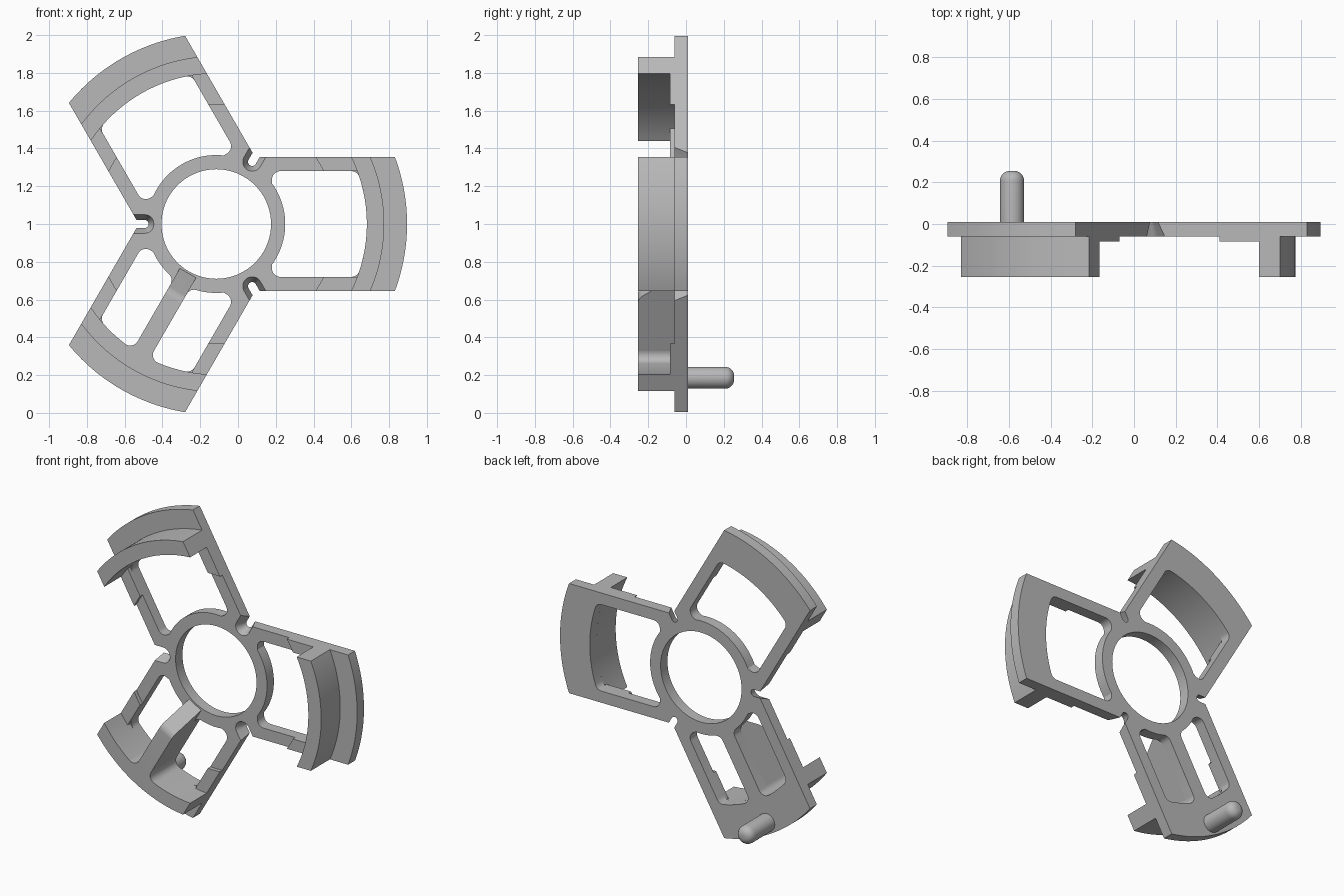
import bpy, bmesh, math
from mathutils import Matrix, Vector
from math import sin, cos, asin, acos, atan2, sqrt, pi

cube = bpy.data.objects.get("Cube")
if cube:
    bpy.data.objects.remove(cube, do_unlink=True)

# Main dimensions: everything is laid out around the hub axis
HUB = Vector((-0.115, 0, 1.0))
R_OUT, R_HOLE, R_RING = 1.01, 0.29, 0.365
WALL_IN, WALL_OUT, PAD_IN = 0.797, 0.889, 0.633
HALF, RAIL, RIB, FIL = 0.355, 0.28, 0.05, 0.045
FRONT, BACK, LIP, PAD, PIN = -0.06, 0.01, -0.255, -0.085, 0.255
WIN_IN = 0.295

grey = bpy.data.materials.new("plain grey")
grey.use_nodes = True
grey.diffuse_color = (0.48, 0.48, 0.48, 1)
grey.node_tree.nodes["Principled BSDF"].inputs["Base Color"].default_value = grey.diffuse_color


def arc(cu, cv, r, a0, a1, n=8):
    return [(cu + r * cos(a0 + (a1 - a0) * i / n), cv + r * sin(a0 + (a1 - a0) * i / n))
            for i in range(n + 1)]


def turn(pts, t):
    return [(u * cos(t) - v * sin(t), u * sin(t) + v * cos(t)) for u, v in pts]


def mirror(pts):
    return [(u, -v) for u, v in reversed(pts)]


def finish(bm, name):
    bmesh.ops.recalc_face_normals(bm, faces=bm.faces[:])
    me = bpy.data.meshes.new(name)
    bm.to_mesh(me)
    bm.free()
    ob = bpy.data.objects.new(name, me)
    bpy.context.collection.objects.link(ob)
    me.materials.append(grey)
    bpy.ops.object.select_all(action="DESELECT")
    ob.select_set(True)
    bpy.context.view_layer.objects.active = ob
    bpy.ops.object.shade_smooth_by_angle(angle=math.radians(30))
    return ob


def slab(name, front_loops, back_loops, y0, y1):
    """Flat part with holes; front and back outlines may differ slightly."""
    bm = bmesh.new()
    rings = []
    for loops, y in ((front_loops, y0), (back_loops, y1)):
        edges, verts = [], []
        for pts in loops:
            vs = [bm.verts.new(HUB + Vector((u, y, v))) for u, v in pts]
            edges += [bm.edges.new((vs[i - 1], vs[i])) for i in range(len(vs))]
            verts.append(vs)
        bmesh.ops.triangle_fill(bm, edges=edges, use_beauty=True, normal=(0, -1, 0))
        rings.append(verts)
    for a, b in zip(*rings):
        for i in range(len(a)):
            bm.faces.new((a[i - 1], a[i], b[i], b[i - 1]))
    return finish(bm, name)


def prism(name, pts, t, y0, y1):
    pts = turn(pts, t)
    return slab(name, [pts], [pts], y0, y1)


def outline(w):
    """Three arms with rounded notches of half width w between them."""
    pts = []
    a = asin(HALF / R_OUT)
    mouth = (HALF / sin(pi / 3)) + w / math.tan(pi / 3)
    notch = [(mouth, -w)] + arc(0.38, 0, w, -pi / 2, -1.5 * pi, 10) + [(mouth, w)]
    for k in range(3):
        t = k * 2 * pi / 3
        pts += turn(arc(0, 0, R_OUT, -a, a, 28), t) + turn(notch, t + pi / 3)
    return pts


def upper_window(start, end):
    """Window boundary from the outer arc, round the rail side, to the ring."""
    c = sqrt((WALL_IN - FIL) ** 2 - (RAIL - FIL) ** 2)
    top = atan2(RAIL - FIL, c)
    return (arc(0, 0, WALL_IN, start, top, 12)
            + arc(c, RAIL - FIL, FIL, top, pi / 2)[1:]
            + arc(WIN_IN + FIL, RAIL - FIL, FIL, pi / 2, pi)
            + arc(0, 0, R_RING, acos(WIN_IN / R_RING), end, 10))


# Window shapes: one open, and one half beside the rib
half = upper_window(0, 0)
open_window = half + mirror(half)[1:-1]
cv = RIB + FIL
c_out = sqrt((WALL_IN - FIL) ** 2 - cv ** 2)
c_in = sqrt((R_RING + FIL) ** 2 - cv ** 2)
b_out, b_in = atan2(cv, c_out), atan2(cv, c_in)
rib_fillet = arc(c_out, cv, FIL, -pi / 2, b_out)
split_window = (upper_window(b_out, b_in)
                + arc(c_in, cv, FIL, pi + b_in, 1.5 * pi)[1:]
                + rib_fillet[:-1])

# Plate with hub hole and windows
angles = [0, 2 * pi / 3, 4 * pi / 3]
rib_angle = angles[2]
holes = [arc(0, 0, R_HOLE, 0, 2 * pi, 72)[:-1]]
holes += [turn(open_window, t) for t in angles[:2]]
holes += [turn(w, rib_angle) for w in (split_window, mirror(split_window))]
slab("spider_plate", [outline(0.05)] + holes, [outline(0.022)] + holes, FRONT, BACK)

# Curved wall and raised rail pads on each arm
ao, ai = asin(HALF / WALL_OUT), asin(HALF / WALL_IN)
wall = arc(0, 0, WALL_OUT, -ao, ao, 28) + arc(0, 0, WALL_IN, ai, -ai, 28)
pad = (arc(0, 0, PAD_IN, asin(HALF / PAD_IN), asin(RAIL / PAD_IN), 4)
       + arc(0, 0, WALL_IN, asin(RAIL / WALL_IN), ai, 4))
for name, t in zip(("side", "upper", "lower"), angles):
    prism(name + "_arm_wall", wall, t, LIP, FRONT)
    prism(name + "_arm_pad_a", pad, t, PAD, FRONT)
    prism(name + "_arm_pad_b", mirror(pad), t, PAD, FRONT)

# Rib on the lower arm: full height at the wall, sloping down to the ring
slope = atan2(FRONT - LIP, 0.13)
bend = arc(0.46, LIP + 0.06, 0.06, -pi / 2, -pi / 2 - slope, 8)
side = [(0.30, FRONT), (0.80, FRONT), (0.80, LIP)] + bend
bm = bmesh.new()
rot = Matrix.Rotation(-rib_angle, 3, "Y")
ends = [[bm.verts.new(HUB + rot @ Vector((u, y, v))) for u, y in side] for v in (-RIB, RIB)]
for vs in ends:
    bm.faces.new(vs)
for i in range(len(side)):
    bm.faces.new((ends[0][i - 1], ends[0][i], ends[1][i], ends[1][i - 1]))
finish(bm, "lower_arm_rib")

# Rounded corners where the rib meets the wall
corner = rib_fillet + [(0.798, RIB)]
prism("rib_corner_a", corner, rib_angle, LIP, FRONT)
prism("rib_corner_b", mirror(corner), rib_angle, LIP, FRONT)

# Round-ended pin on the back of the lower arm
bm = bmesh.new()
bmesh.ops.create_cone(bm, cap_ends=True, segments=32, radius1=0.058, radius2=0.058,
                      depth=PIN - BACK)
rim = [e for e in bm.edges if all(v.co.z > 0 for v in e.verts)]
bmesh.ops.bevel(bm, geom=rim, offset=0.048, segments=7, profile=0.5, affect="EDGES")
bm.transform(Matrix.Translation(HUB + Vector((0.94 * cos(rib_angle), (PIN + BACK) / 2,
                                              0.94 * sin(rib_angle))))
             @ Matrix.Rotation(-pi / 2, 4, "X"))
finish(bm, "locating_pin")
